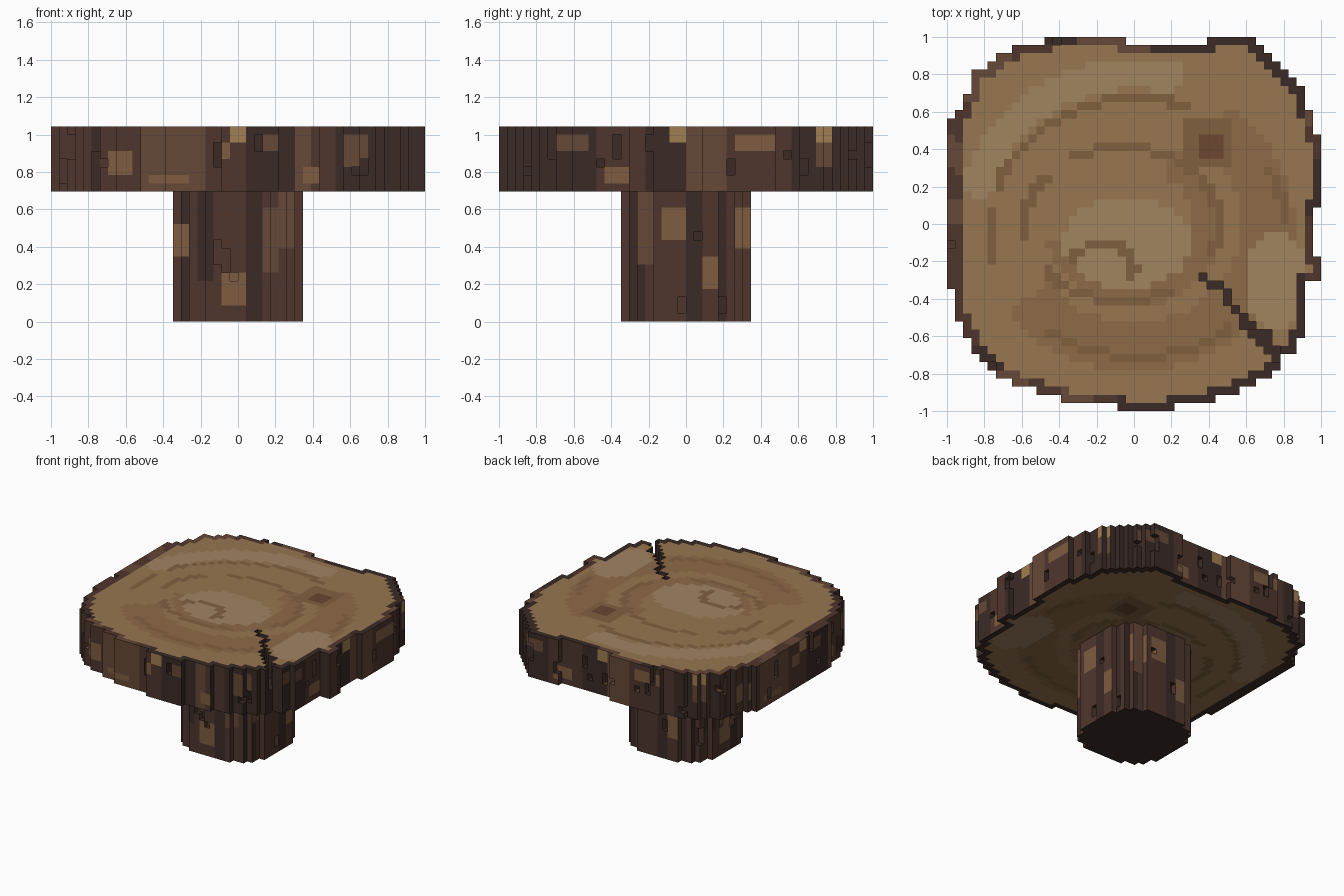
import bpy, bmesh, math, random
from mathutils import Vector

if "Cube" in bpy.data.objects:
    bpy.data.objects.remove(bpy.data.objects["Cube"])

random.seed(4)
N, V = 46, 2 / 46            # voxel grid and voxel size
LEG_H, TOP_H = 16, 24        # layers: trunk top, slab top

# Palette (screen hex)
HEX = {"bark_dark": 0x3A2A26, "bark_mid": 0x4F362D, "bark_light": 0x664837, "bark_tan": 0x7E5C40,
       "wood": 0x977650, "wood_light": 0xA18360, "wood_deep": 0x8D6B48, "wood_ring": 0x80603F,
       "knot": 0x6B4731, "chip": 0xA17E52}
NAMES = list(HEX)
D, M, L, T = NAMES[:4]


def make_material(name, h):
    m = bpy.data.materials.new(name)
    c = [((h >> s) & 255) / 255 for s in (16, 8, 0)]
    m.diffuse_color = [((k + 0.055) / 1.055) ** 2.4 for k in c] + [1]
    m.use_nodes = True
    m.node_tree.nodes["Principled BSDF"].inputs["Base Color"].default_value = m.diffuse_color
    return m


MATS = [make_material(n, h) for n, h in HEX.items()]

# Slab outline as steps: (first row from the back, left cell, right cell)
STEPS = [(0, 12, 37), (1, 8, 38), (2, 6, 39), (3, 5, 40), (4, 3, 41), (5, 3, 42), (6, 3, 43),
         (7, 2, 43), (9, 1, 44), (10, 0, 44), (12, 0, 45), (21, 0, 44), (27, 0, 45), (30, 0, 43),
         (31, 1, 43), (35, 2, 43), (37, 3, 42), (39, 4, 40), (40, 5, 40), (41, 6, 39), (42, 8, 37),
         (43, 11, 35), (44, 14, 32), (45, 21, 27)]
outline = set()
for r in range(N):
    _, a, b = [s for s in STEPS if s[0] <= r][-1]
    outline |= {(i, N - 1 - r) for i in range(a, b + 1)}
outline -= {(i, N - 1) for i in range(22, 32)}       # flat nick at the back

inner = {(i, j) for i, j in outline
         if all((i + a, j + b) in outline for a in (-1, 0, 1) for b in (-1, 0, 1)) and i > 1}

# Split running in from the front right rim
crack = [(31, 29), (32, 30), (33, 30), (34, 31), (34, 32), (35, 33), (36, 34), (36, 35), (37, 35),
         (37, 36), (38, 36), (39, 36), (38, 37), (39, 37), (39, 38), (40, 38), (40, 39)]
crack_depth = {(i, N - 1 - r): 2 if k < 9 else 4 for k, (i, r) in enumerate(crack)}

wood, bark, base = set(), set(), set()
for c in outline:
    for k in range(LEG_H, TOP_H - crack_depth.get(c, 0)):
        (wood if c in inner else bark).add((*c, k))

# Rounded square trunk
for i in range(15, 31):
    for j in range(15, 31):
        if abs(i - 22.5) ** 2.8 + abs(j - 22.5) ** 2.8 < 7.9 ** 2.8:
            base |= {(i, j, k) for k in range(LEG_H)}


# Short vertical nicks cut in the bark
def nick(cells, count, z0, z1):
    cols = sorted({c[:2] for c in cells})
    full = outline if z0 >= LEG_H else set(cols)
    edge = [c for c in cols if any((c[0] + a, c[1] + b) not in full
                                   for a, b in ((1, 0), (-1, 0), (0, 1), (0, -1)))]
    for c in random.sample(edge, count):
        k = random.randint(z0 + 1, z1 - 3)
        for q in range(k, k + random.randint(1, 3)):
            cells.discard((*c, q))


nick(bark, 34, LEG_H, TOP_H)
nick(base, 12, 0, LEG_H)
solid = wood | bark | base

# Bark patches per side: (u0, u1, z0, z1, shade), u runs to the viewer's right
SLAB_A = [(-.52, -.18, .7, 1.05, L), (.04, .3, .7, 1.05, D), (.5, 1, .7, 1.05, D), (-.8, -.74, .7, 1.05, D),
          (.3, .39, .7, 1.05, L), (-.7, -.58, .79, .92, T), (-.13, -.04, .88, .96, T),
          (.34, .43, .75, .84, T), (-.48, -.26, .75, .78, T), (.56, .69, .83, 1, L),
          (.08, .22, .92, 1, L), (-.05, .04, .96, 1.05, "chip")]
SLAB_B = [(-1, -.48, .7, 1.05, D), (-.22, 0, .7, 1.05, D), (0, .22, .7, 1.05, L), (.55, 1, .7, 1.05, D),
          (-.75, -.52, .92, 1, L), (-.42, -.3, .74, .83, T), (.27, .48, .92, 1, T),
          (.69, .78, .83, 1, L), (-.09, 0, .96, 1.05, "chip"), (.7, .78, .96, 1.05, "chip")]
LEG_A = [(-.3, -.26, 0, .7, D), (-.22, -.13, .2, .7, D), (.04, .13, 0, .7, D), (.22, .3, .4, .7, L),
         (.13, .22, .26, .6, L), (-.35, -.27, .36, .52, T), (-.09, .04, .09, .26, T)]
LEG_B = [(-.3, -.22, 0, .7, D), (0, .09, 0, .7, D), (.17, .22, 0, .7, D), (-.26, -.17, .3, .7, L),
         (.09, .17, .16, .35, T), (-.13, 0, .44, .61, T), (.26, .35, .4, .61, T)]
stripe = [random.choice([D, M, M, L]) for _ in range(60)]


def bark_shade(p, n):
    if abs(n.z) > .5:                                # rim seen from above or below
        if p.z < .75:
            return D
        a = math.atan2(p.y, p.x)
        return D if -1.6 < a < 1.5 and p.x < .93 else stripe[int((a + math.pi) * 6)]
    if abs(n.y) > .5:
        u, side = -n.y * p.x, (0 if n.y < 0 else 1)
    else:
        u, side = n.x * p.y, (1 if n.x > 0 else 0)
    shade = M
    for u0, u1, z0, z1, s in ((LEG_A, LEG_B) if p.z < .69 else (SLAB_A, SLAB_B))[side]:
        if u0 < u < u1 and z0 < p.z < z1:
            shade = s
    return shade


# Growth rings: centre, radii, visible arcs in degrees
RINGS = [(.02, -.02, .79, .69, [(70, 165), (172, 195), (232, 310), (0, 28)]),
         (-.06, 0, .52, .41, [(35, 125), (138, 192), (215, 300), (-25, 32)]),
         (-.17, -.25, .17, .15, [(-20, 160)])]


def on_ring(x, y):
    for cx, cy, rx, ry, arcs in RINGS:
        d = math.hypot((x - cx) / rx, (y - cy) / ry)
        a = math.degrees(math.atan2((y - cy) / ry, (x - cx) / rx)) % 360
        if abs(d - 1) * min(rx, ry) < V * .5 and any((a - s) % 360 < e - s for s, e in arcs):
            return True
    return False


def wood_shade(p, n):
    x, y = p.x, p.y
    if abs(n.z) < .5 or .71 < p.z < 1.03:            # inside the split or behind a nick
        return D
    k = max(abs(x - .41), abs(y - .42))
    if k < .07:
        return "knot"
    if k < .13 or on_ring(x, y):
        return "wood_ring"
    if math.hypot((x + .04) / .34, (y + .1) / .25) < 1 or math.hypot((x - .76) / .17, (y + .3) / .27) < 1:
        return "wood_light"
    d = math.hypot(x / .95, y / .88)
    a = math.degrees(math.atan2(y, x)) % 360
    if .82 < d < 1 and 72 < a < 170:
        return "wood_light"
    if (.6 < d < .9 and (a < 50 or a > 215)) or (.34 < d < .5 and (a < 60 or a > 190)):
        return "wood_deep"
    return "wood"


# Exposed voxel faces become one mesh
def build(name, cells, shade):
    bm = bmesh.new()
    verts = {}
    for c in sorted(cells):
        for ax in range(3):
            for s in (1, -1):
                nb = list(c)
                nb[ax] += s
                if tuple(nb) in solid:
                    continue
                ring = []
                for a, b in ((0, 0), (1, 0), (1, 1), (0, 1))[::s]:
                    q = list(c)
                    q[ax] += s > 0
                    q[(ax + 1) % 3] += a
                    q[(ax + 2) % 3] += b
                    q = tuple(q)
                    if q not in verts:
                        verts[q] = bm.verts.new((q[0] * V - 1, q[1] * V - 1, q[2] * V))
                    ring.append(verts[q])
                f = bm.faces.new(ring)
                n = Vector([s * (t == ax) for t in range(3)])
                f.material_index = NAMES.index(shade(f.calc_center_median(), n))
    me = bpy.data.meshes.new(name)
    for m in MATS:
        me.materials.append(m)
    bm.to_mesh(me)
    bm.free()
    bpy.context.collection.objects.link(bpy.data.objects.new(name, me))


build("tabletop_wood", wood, wood_shade)
build("tabletop_bark", bark, bark_shade)
build("trunk_base", base, bark_shade)
